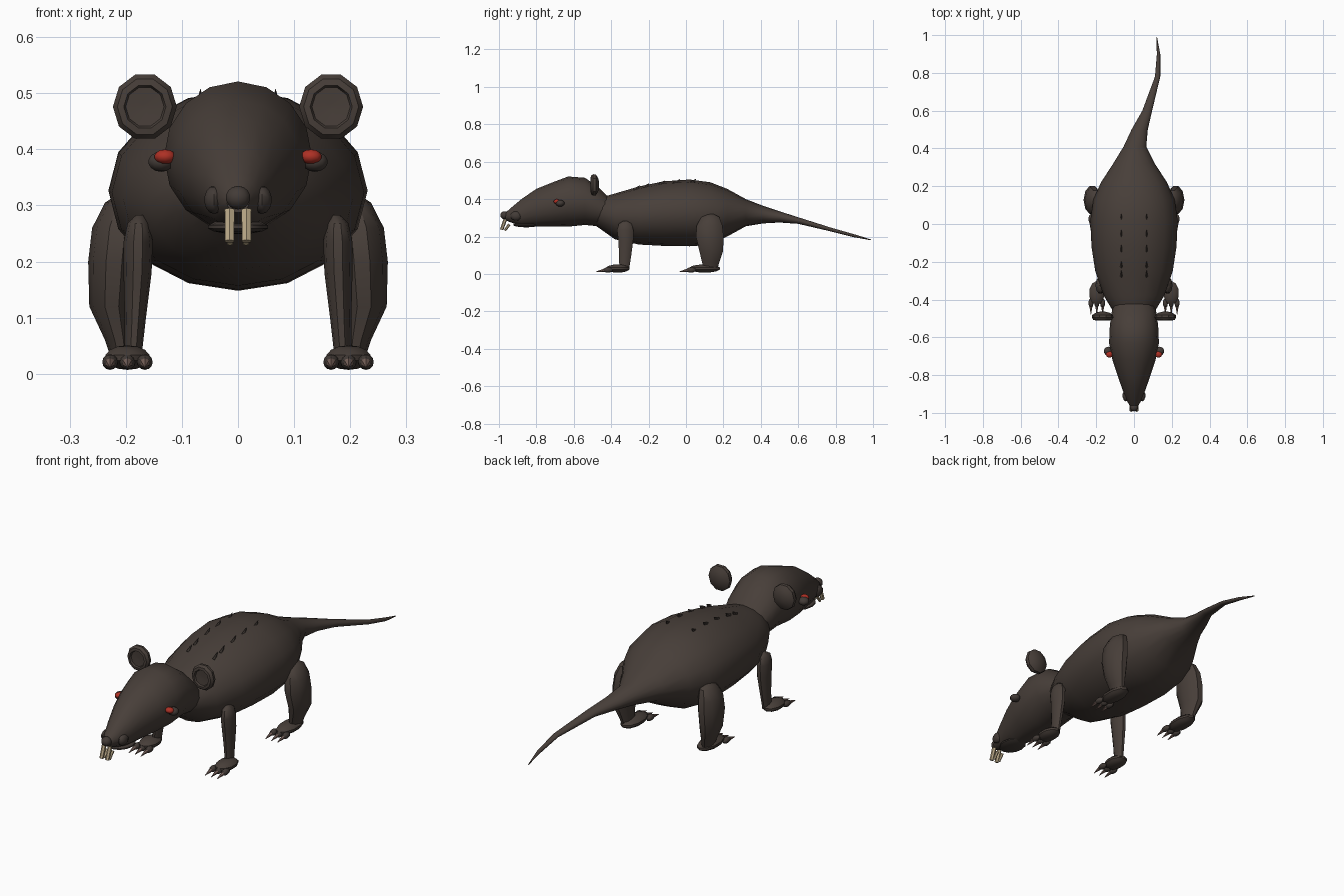
import bpy, bmesh, math
from mathutils import Vector, Matrix

cube = bpy.data.objects.get("Cube")
if cube:
    bpy.data.objects.remove(cube, do_unlink=True)


def material(name, rgb):
    m = bpy.data.materials.new(name)
    m.use_nodes = True
    m.diffuse_color = (*rgb, 1)
    m.node_tree.nodes["Principled BSDF"].inputs["Base Color"].default_value = (*rgb, 1)
    return m


FUR = material("dark brown fur", (0.064, 0.049, 0.041))
SKIN = material("dark skin", (0.056, 0.044, 0.038))
RED = material("red eye", (0.42, 0.03, 0.018))
TOOTH = material("tan tooth", (0.50, 0.40, 0.25))
CLAW = material("dull pink claw", (0.20, 0.13, 0.11))


def finish(name, bm, mat, angle=40):
    bmesh.ops.recalc_face_normals(bm, faces=bm.faces)
    me = bpy.data.meshes.new(name)
    bm.to_mesh(me)
    bm.free()
    me.materials.append(mat)
    ob = bpy.data.objects.new(name, me)
    bpy.context.collection.objects.link(ob)
    bpy.ops.object.select_all(action='DESELECT')
    ob.select_set(True)
    bpy.context.view_layer.objects.active = ob
    bpy.ops.object.shade_smooth_by_angle(angle=math.radians(angle))
    return ob


def loft(name, sections, mat, along='Y', sides=16, angle=40):
    """Skin elliptical rings: (x, y, z, half width, half height or depth)."""
    bm = bmesh.new()
    rings = []
    for x, y, z, ru, rv in sections:
        ring = []
        for i in range(sides):
            a = 2 * math.pi * i / sides
            u, v = ru * math.cos(a), rv * math.sin(a)
            ring.append(bm.verts.new((x + u, y, z + v) if along == 'Y' else (x + u, y + v, z)))
        rings.append(ring)
    for r, s in zip(rings, rings[1:]):
        for i in range(sides):
            j = (i + 1) % sides
            bm.faces.new((r[i], r[j], s[j], s[i]))
    bm.faces.new(rings[0])
    bm.faces.new(rings[-1])
    return finish(name, bm, mat, angle)


def ball(name, centre, radii, mat, u=10, v=7, angle=40):
    bm = bmesh.new()
    bmesh.ops.create_uvsphere(bm, u_segments=u, v_segments=v, radius=1,
                              matrix=Matrix.Translation(centre) @ Matrix.Diagonal((*radii, 1)))
    return finish(name, bm, mat, angle)


def spike(name, start, end, r1, r2, mat, sides=6, squash=1):
    """Tapered cone from start to end, squashed across x."""
    start, end = Vector(start), Vector(end)
    d = end - start
    bm = bmesh.new()
    bmesh.ops.create_cone(bm, cap_ends=True, segments=sides, radius1=r1, radius2=r2, depth=d.length)
    bm.transform(Matrix.Translation((start + end) / 2) @ Matrix.Diagonal((squash, 1, 1, 1))
                 @ d.to_track_quat('Z', 'Y').to_matrix().to_4x4())
    return finish(name, bm, mat, 35)


# Body and tail: y, x offset, half width, top, bottom
body = [(-0.50, 0, 0.07, 0.38, 0.27), (-0.45, 0, 0.118, 0.41, 0.235), (-0.38, 0, 0.16, 0.43, 0.185),
        (-0.25, 0, 0.205, 0.468, 0.157), (-0.12, 0, 0.225, 0.495, 0.15), (0.02, 0, 0.231, 0.505, 0.148),
        (0.13, 0, 0.215, 0.49, 0.155), (0.22, 0, 0.175, 0.455, 0.20), (0.32, 0, 0.11, 0.40, 0.255),
        (0.41, 0.005, 0.06, 0.365, 0.27), (0.50, 0.03, 0.043, 0.335, 0.275), (0.60, 0.07, 0.026, 0.303, 0.268),
        (0.78, 0.125, 0.014, 0.246, 0.226), (0.90, 0.13, 0.009, 0.212, 0.196), (0.99, 0.12, 0.002, 0.184, 0.18)]
loft("body_and_tail", [(x, y, (t + b) / 2, w, (t - b) / 2) for y, x, w, t, b in body], FUR)

# Head: y, half width, top, bottom
head = [(-0.965, 0.02, 0.327, 0.287), (-0.94, 0.036, 0.35, 0.277), (-0.88, 0.06, 0.40, 0.255),
        (-0.80, 0.088, 0.455, 0.253), (-0.72, 0.114, 0.487, 0.253), (-0.63, 0.132, 0.521, 0.253),
        (-0.54, 0.128, 0.514, 0.262), (-0.47, 0.119, 0.465, 0.255), (-0.41, 0.105, 0.405, 0.25)]
loft("head", [(0, y, (t + b) / 2, w, (t - b) / 2) for y, w, t, b in head], FUR)
ball("lower_jaw", (0, -0.855, 0.262), (0.055, 0.07, 0.013), SKIN, 12)
ball("nose", (0, -0.971, 0.314), (0.023, 0.022, 0.021), SKIN)

for side, s in (("left", 1), ("right", -1)):
    # Ear: domed back, rim and hollow front
    ear = [(-0.464, 0.25), (-0.470, 0.65), (-0.482, 0.97), (-0.496, 1), (-0.508, 0.86),
           (-0.510, 0.66), (-0.502, 0.60), (-0.500, 0.1)]
    loft(side + "_ear", [(s * 0.166, y, 0.476, 0.057 * k, 0.060 * k) for y, k in ear],
         FUR, sides=10, angle=35)
    # Face details
    ball(side + "_eye_socket", (s * 0.137, -0.673, 0.378), (0.024, 0.024, 0.018), SKIN)
    ball(side + "_eye", (s * 0.130, -0.690, 0.387), (0.020, 0.018, 0.013), RED)
    ball(side + "_muzzle_pad", (s * 0.043, -0.908, 0.310), (0.018, 0.032, 0.025), SKIN)
    spike(side + "_upper_tooth", (s * 0.015, -0.966, 0.292), (s * 0.015, -0.986, 0.236),
          0.010, 0.009, TOOTH)
    spike(side + "_lower_tooth", (s * 0.014, -0.945, 0.265), (s * 0.014, -0.968, 0.232),
          0.008, 0.006, TOOTH)

    # Front leg
    leg = [(0.175, -0.325, 0.283, 0.007, 0.012), (0.177, -0.325, 0.268, 0.020, 0.036),
           (0.178, -0.325, 0.235, 0.026, 0.046), (0.179, -0.322, 0.18, 0.025, 0.042),
           (0.183, -0.325, 0.10, 0.019, 0.034), (0.187, -0.330, 0.03, 0.015, 0.028)]
    loft(side + "_front_leg", [(s * x, *rest) for x, *rest in leg], FUR, along='Z', sides=10)

    # Rear leg with a heavy thigh
    leg = [(0.200, 0.130, 0.322, 0.012, 0.016), (0.205, 0.130, 0.305, 0.032, 0.050),
           (0.215, 0.126, 0.26, 0.045, 0.072), (0.221, 0.127, 0.20, 0.046, 0.078),
           (0.225, 0.135, 0.12, 0.040, 0.066), (0.212, 0.132, 0.06, 0.025, 0.048),
           (0.207, 0.130, 0.03, 0.020, 0.040)]
    loft(side + "_rear_leg", [(s * x, *rest) for x, *rest in leg], FUR, along='Z', sides=10)

    # Feet with three toes and claws each
    for end, y, length in (("front", -0.365, 0.065), ("rear", 0.100, 0.085)):
        ball(f"{side}_{end}_foot", (s * 0.197, y, 0.029), (0.042, length, 0.022), FUR)
        front = y - length
        for i in (-1, 0, 1):
            x = s * 0.197 + i * 0.031
            ball(f"{side}_{end}_toe_{i + 2}", (x, front + 0.012, 0.021), (0.014, 0.026, 0.014), SKIN, 8, 6)
            spike(f"{side}_{end}_claw_{i + 2}", (x, front + 0.005, 0.022),
                  (x, front - 0.050, 0.012), 0.011, 0.001, CLAW)

    # Bristles along the back
    for i, (y, z) in enumerate([(0.035, 0.480), (-0.05, 0.479), (-0.13, 0.472), (-0.215, 0.457), (-0.265, 0.445)]):
        spike(f"{side}_back_bristle_{i + 1}", (s * 0.067, y - 0.008, z), (s * 0.067, y + 0.018, z + 0.027),
              0.016, 0.001, SKIN, 5, 0.45)
